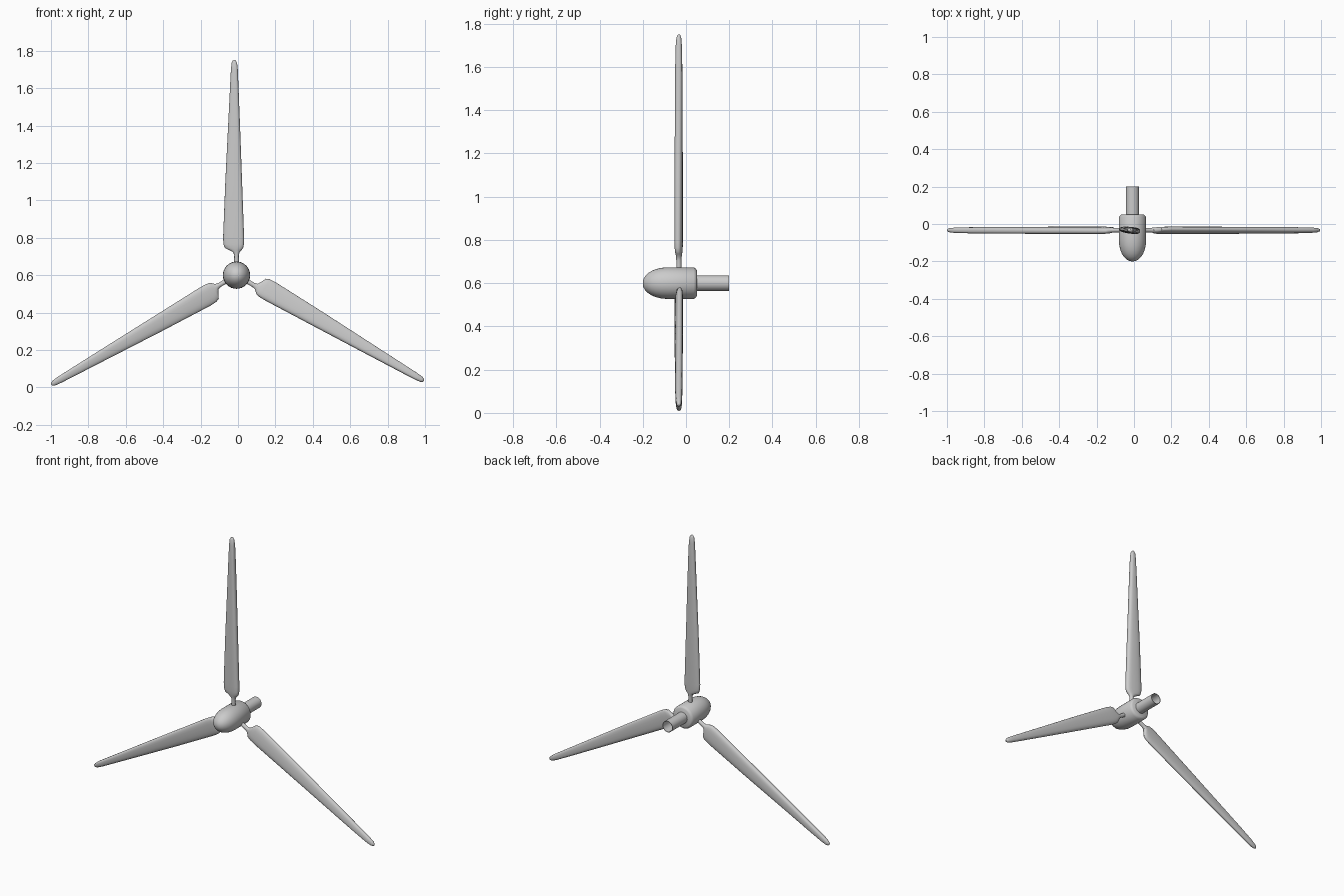
import bpy, bmesh
from math import sin, cos, pi, radians, copysign
from mathutils import Vector, Matrix

if "Cube" in bpy.data.objects:
    bpy.data.objects.remove(bpy.data.objects["Cube"])

HUB = Vector((-0.008, 0, 0.6))


def loft(name, rings, cap_start=True, cap_end=True):
    """Skin a list of equal-length point loops."""
    bm = bmesh.new()
    loops = [[bm.verts.new(p) for p in ring] for ring in rings]
    n = len(loops[0])
    for a, b in zip(loops, loops[1:]):
        for i in range(n):
            j = (i + 1) % n
            bm.faces.new((a[i], a[j], b[j], b[i]))
    if cap_start:
        bm.faces.new(loops[0][::-1])
    if cap_end:
        bm.faces.new(loops[-1])
    bmesh.ops.recalc_face_normals(bm, faces=bm.faces)
    me = bpy.data.meshes.new(name)
    bm.to_mesh(me)
    bm.free()
    ob = bpy.data.objects.new(name, me)
    bpy.context.collection.objects.link(ob)
    smooth(ob)
    return ob


def smooth(ob, angle=35):
    bpy.ops.object.select_all(action='DESELECT')
    ob.select_set(True)
    bpy.context.view_layer.objects.active = ob
    bpy.ops.object.shade_smooth_by_angle(angle=radians(angle))


def lathe(name, profile, n=32):
    """Turn (y, radius) points around the hub axis."""
    rings = [[(r * cos(2 * pi * i / n), y, r * sin(2 * pi * i / n)) for i in range(n)]
             for y, r in profile]
    ob = loft(name, rings)
    ob.location = HUB
    return ob


# hub with rounded nose cone
nose = [(-0.085 - 0.115 * cos(a), 0.073 * sin(a) ** 0.95)
        for a in [radians(d) for d in (2, 8, 16, 26, 38, 50, 62, 76, 90)]]
lathe("hub", nose + [(0.036, 0.073), (0.046, 0.066), (0.05, 0.06)])

# hollow drive shaft
lathe("shaft", [(0.04, 0.036), (0.2, 0.036), (0.2, 0.033), (0.06, 0.033)])

# blade stations: distance, left edge, right edge, half thickness, squareness, pitch
STATIONS = [
    (0.05, -0.013, 0.013, 0.012, 1.0, 0),
    (0.105, -0.012, 0.012, 0.012, 1.0, 0),
    (0.122, -0.017, 0.016, 0.013, 1.0, 2),
    (0.135, -0.040, 0.028, 0.015, 0.9, 5),
    (0.145, -0.062, 0.036, 0.016, 0.8, 6),
    (0.165, -0.070, 0.040, 0.017, 0.75, 6),
    (0.20, -0.072, 0.041, 0.018, 0.75, 6),
    (0.50, -0.060, 0.030, 0.018, 0.75, 6),
    (0.80, -0.045, 0.019, 0.017, 0.75, 6),
    (1.00, -0.035, 0.011, 0.016, 0.75, 6),
    (1.10, -0.030, 0.007, 0.014, 0.8, 6),
    (1.135, -0.026, 0.003, 0.011, 0.9, 6),
    (1.147, -0.020, -0.003, 0.007, 1.0, 6),
    (1.15, -0.015, -0.008, 0.003, 1.0, 6),
]


def section(dist, left, right, half, power, pitch, n=24):
    """Rounded blade section, slightly thinner at the trailing (left) edge."""
    mid, w = (left + right) / 2, (right - left) / 2
    p = radians(pitch)
    pts = []
    for i in range(n):
        a = 2 * pi * i / n
        c, s = cos(a), sin(a)
        u = w * copysign(abs(c) ** power, c)
        taper = 1 + (1 - power) * 0.6 * c
        v = half * copysign(abs(s) ** power, s) * taper
        pts.append((mid + u * cos(p) + v * sin(p), -0.033 - u * sin(p) + v * cos(p), dist))
    return pts


# three blades around the hub
for k in range(3):
    blade = loft(f"blade_{k + 1}", [section(*s) for s in STATIONS])
    blade.matrix_world = Matrix.Translation(HUB) @ Matrix.Rotation(2 * pi * k / 3, 4, 'Y')
